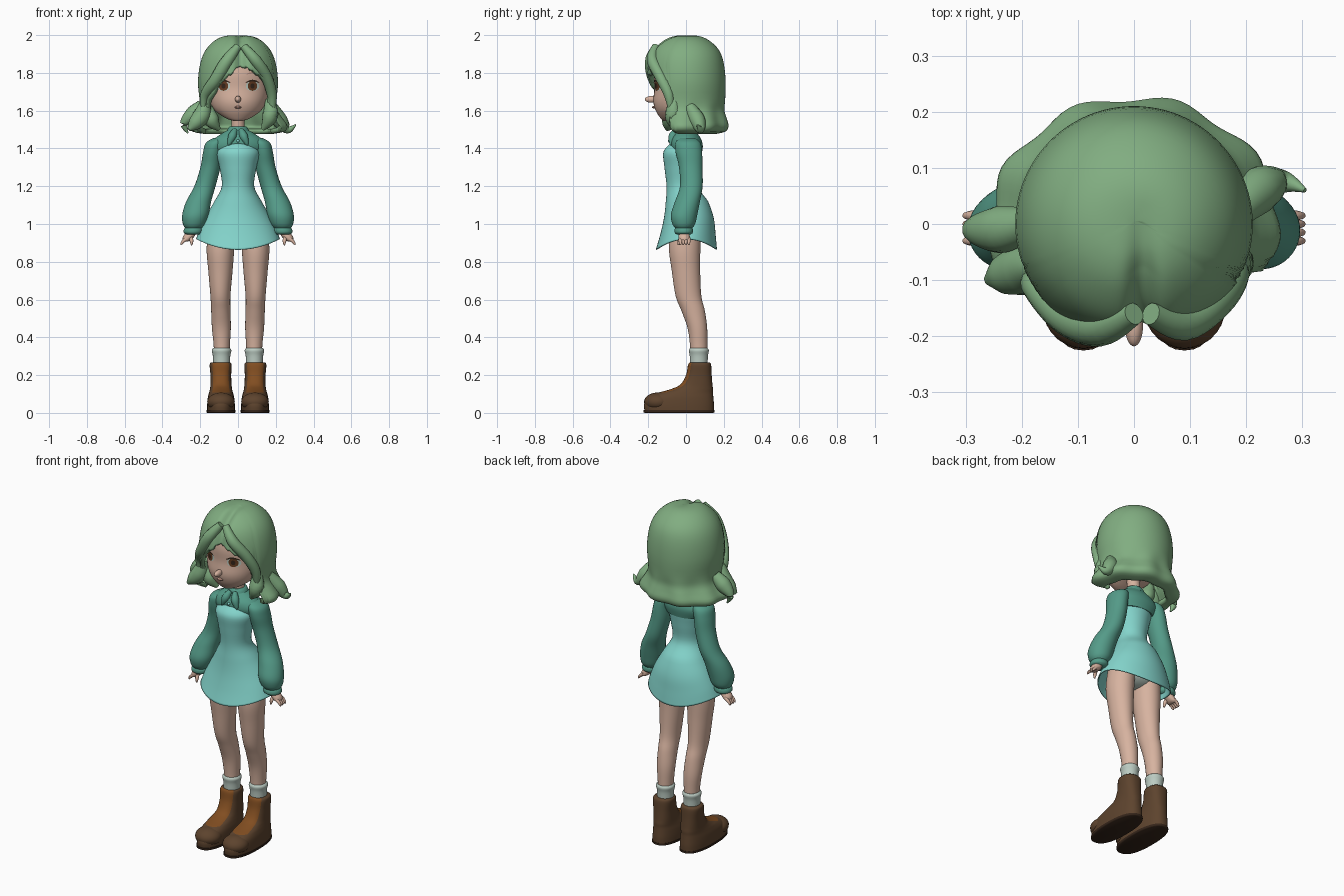
import bpy, bmesh, math
from mathutils import Vector

if "Cube" in bpy.data.objects:
    bpy.data.objects.remove(bpy.data.objects["Cube"])


def material(name, r, g, b):
    m = bpy.data.materials.new(name)
    m.use_nodes = True
    m.diffuse_color = (r, g, b, 1)
    m.node_tree.nodes["Principled BSDF"].inputs["Base Color"].default_value = (r, g, b, 1)
    return m


HAIR = material("sage green hair", .22, .42, .22)
SKIN = material("skin", .68, .45, .35)
TEAL = material("teal cloth", .09, .33, .25)
AQUA = material("aqua cloth", .23, .66, .6)
BOOT = material("dark brown leather", .11, .057, .027)
TONGUE = material("tan leather", .22, .075, .015)
SOCK = material("pale sock", .5, .6, .54)
IRIS = material("brown iris", .13, .045, .015)
DARK = material("dark brown", .035, .018, .01)
LIP = material("soft lip", .48, .27, .21)


def finish(name, bm, mats, thickness=0):
    bmesh.ops.remove_doubles(bm, verts=bm.verts, dist=.0002)
    bmesh.ops.recalc_face_normals(bm, faces=bm.faces)
    mesh = bpy.data.meshes.new(name)
    bm.to_mesh(mesh)
    bm.free()
    ob = bpy.data.objects.new(name, mesh)
    bpy.context.collection.objects.link(ob)
    for m in mats:
        mesh.materials.append(m)
    if thickness:
        mod = ob.modifiers.new("thickness", "SOLIDIFY")
        mod.thickness = thickness
        mod.offset = -1
    bpy.ops.object.select_all(action="DESELECT")
    ob.select_set(True)
    bpy.context.view_layer.objects.active = ob
    bpy.ops.object.shade_smooth_by_angle(angle=math.radians(50))
    return ob


def spline(points, steps=5):
    """Catmull-Rom samples through tuples of any length."""
    p = [Vector(q) for q in points]
    p = [p[0]] + p + [p[-1]]
    out = []
    for a, b, c, d in zip(p, p[1:], p[2:], p[3:]):
        for k in range(steps):
            t = k / steps
            out.append(b + (c - a) * (t / 2) + (a * 2 - b * 5 + c * 4 - d) * (t * t / 2)
                       + (b * 3 - a - c * 3 + d) * (t ** 3 / 2))
    return out + [p[-1]]


def skin_rings(name, rings, mats, caps=True, paint=None, thickness=0):
    bm = bmesh.new()
    rows = [[bm.verts.new(co) for co in ring] for ring in rings]
    n = len(rows[0])
    for lo, hi in zip(rows, rows[1:]):
        for j in range(n):
            k = (j + 1) % n
            f = bm.faces.new((lo[j], lo[k], hi[k], hi[j]))
            if paint:
                f.material_index = paint(2 * math.pi * (j + .5) / n, f.calc_center_median().z)
    if caps:
        bm.faces.new(rows[0])
        bm.faces.new(rows[-1])
    return finish(name, bm, mats, thickness)


def loft(name, sections, mats, side=1, n=40, power=2, shape=None, **kw):
    """Stack of rounded sections (z, x, y, rx, ry); the angle runs from the front."""
    rings = []
    for z, cx, cy, rx, ry in spline(sections):
        ring = []
        for j in range(n):
            a = 2 * math.pi * j / n
            s, c = math.sin(a), math.cos(a)
            x = cx * side + rx * math.copysign(abs(s) ** (2 / power), s)
            y = cy - ry * math.copysign(abs(c) ** (2 / power), c)
            ring.append((x, y, shape(a, z) if shape else z))
        rings.append(ring)
    return skin_rings(name, rings, mats, **kw)


def tube(name, path, mat, side=1, n=14):
    """Tapering lock through (x, y, z, radius) points."""
    pts = spline([(x * side, y, z, r) for x, y, z, r in path], 6)
    rings = []
    for i, p in enumerate(pts):
        t = pts[min(i + 1, len(pts) - 1)].xyz - pts[max(i - 1, 0)].xyz
        q = t.to_track_quat("Z", "Y")
        rings.append([p.xyz + q @ Vector((math.cos(b), math.sin(b), 0)) * max(p.w, .001)
                      for b in (2 * math.pi * j / n for j in range(n))])
    return skin_rings(name, rings, [mat])


def ball(name, at, radii, mat):
    bm = bmesh.new()
    bmesh.ops.create_uvsphere(bm, u_segments=28, v_segments=16, radius=1)
    bmesh.ops.scale(bm, vec=radii, verts=bm.verts)
    bmesh.ops.translate(bm, vec=at, verts=bm.verts)
    return finish(name, bm, [mat])


# Head and neck
head = [(1.545, 0, -.1, .02, .02), (1.56, 0, -.085, .065, .05), (1.6, 0, -.05, .122, .11),
        (1.65, 0, -.03, .15, .143), (1.72, 0, -.02, .165, .147), (1.8, 0, -.01, .17, .16),
        (1.88, 0, 0, .15, .15), (1.94, 0, 0, .1, .1)]
loft("head", head, [SKIN])
loft("neck", [(1.44, 0, 0, .045, .04), (1.5, 0, 0, .036, .036), (1.6, 0, -.01, .036, .036)], [SKIN])
ball("nose", (0, -.182, 1.66), (.016, .036, .018), SKIN)
ball("mouth", (0, -.168, 1.618), (.018, .012, .007), LIP)


def face_y(x, z):
    for lo, hi in zip(HEAD_ROWS, HEAD_ROWS[1:]):
        if lo[0] <= z <= hi[0]:
            s = lo.lerp(hi, (z - lo[0]) / (hi[0] - lo[0]))
            return s[2] - s[4] * math.sqrt(max(0, 1 - (x / s[3]) ** 2))
    return -.15


HEAD_ROWS = spline(head)


def plate(name, cx, cz, w, h, mat, lift, bend=0):
    """Thin oval that follows the face."""
    bm = bmesh.new()
    rings = []
    for r in (0, .5, 1):
        ring = []
        for j in range(24):
            b = 2 * math.pi * j / 24
            x = cx + w * r * math.cos(b)
            z = cz + h * r * math.sin(b) - bend * (r * math.cos(b)) ** 2
            ring.append(bm.verts.new((x, face_y(x, z) - lift, z)))
        rings.append(ring)
    for lo, hi in zip(rings, rings[1:]):
        for j in range(24):
            bm.faces.new((lo[j], lo[j - 1], hi[j - 1], hi[j]))
    return finish(name, bm, [mat])


# Hair shell: round crown, flicked ends, swept opening over the face
PROFILE = spline([(2, 0, 0), (1.995, .07, .07), (1.97, .125, .125), (1.92, .172, .175),
                  (1.85, .2, .2), (1.75, .212, .21), (1.65, .203, .207), (1.6, .207, .205),
                  (1.56, .23, .215), (1.52, .255, .225), (1.49, .24, .21), (1.477, .18, .16)], 8)
EDGE = [(-180, 1.47), (-72, 1.47), (-62, 1.56), (-52, 1.66), (-40, 1.7), (-25, 1.76), (-8, 1.81),
        (3, 1.86), (15, 1.83), (35, 1.79), (50, 1.74), (60, 1.68), (66, 1.52), (74, 1.47), (180, 1.47)]


def hair_edge(deg):
    for (a, za), (b, zb) in zip(EDGE, EDGE[1:]):
        if a <= deg <= b:
            return za + (zb - za) * (deg - a) / (b - a)


COLS, ROWS = 96, 36
rings = [[] for _ in range(ROWS + 1)]
for j in range(COLS):
    a = 2 * math.pi * j / COLS - math.pi
    edge = hair_edge(math.degrees(a))
    end = next((i for i, p in enumerate(PROFILE) if p[0] < edge), len(PROFILE) - 1)
    for i in range(ROWS + 1):
        u = end * i / ROWS
        k = min(int(u), len(PROFILE) - 2)
        z, rx, ry = PROFILE[k].lerp(PROFILE[k + 1], u - k)
        wave = 1 + .03 * math.sin(9 * a + 1) * max(0, min(1, (1.66 - z) / .1))
        x, y = rx * wave * math.sin(a), -ry * wave * math.cos(a)
        part = math.exp(-((x - .015) / .025) ** 2)
        front = max(0, min(1, (.05 - y) / .15))
        rings[i].append((x, y + .025 * part * front, z - .015 * part * front))
skin_rings("hair_shell", rings, [HAIR], caps=False, thickness=.025)

# Hair locks
locks = {
    "right_fringe": [(.0, -.16, 1.94, .02), (-.06, -.185, 1.86, .033), (-.12, -.165, 1.76, .033),
                     (-.175, -.11, 1.68, .026), (-.185, -.1, 1.6, .01)],
    "left_fringe": [(.03, -.16, 1.94, .02), (.09, -.178, 1.87, .03), (.15, -.135, 1.78, .03),
                    (.18, -.09, 1.68, .026), (.18, -.08, 1.58, .01)],
    "right_front_flick": [(-.17, -.08, 1.66, .025), (-.19, -.08, 1.58, .045),
                          (-.23, -.09, 1.53, .036), (-.26, -.1, 1.5, .01)],
    "right_curl": [(-.19, 0, 1.63, .03), (-.24, -.01, 1.58, .042), (-.285, -.01, 1.53, .022),
                   (-.265, -.01, 1.48, .004)],
    "left_curl": [(.18, .02, 1.62, .03), (.22, .06, 1.55, .042), (.265, .075, 1.5, .022),
                  (.305, .06, 1.525, .004)],
    "left_inner_lock": [(.17, -.06, 1.66, .025), (.17, -.07, 1.57, .042), (.13, -.06, 1.5, .01)],
    "right_inner_lock": [(-.16, -.06, 1.62, .025), (-.14, -.06, 1.55, .04), (-.1, -.05, 1.5, .01)],
}
for name, path in locks.items():
    tube(name, path, HAIR)

# Dress with a hem that dips at the front and back
loft("dress", [(1.425, 0, -.005, .08, .08), (1.38, 0, -.02, .113, .1), (1.3, 0, -.022, .098, .092),
               (1.2, 0, -.02, .086, .083), (1.12, 0, .005, .125, .112), (1.05, 0, .015, .165, .132),
               (.98, 0, .01, .2, .147), (.92, 0, .002, .222, .162)], [AQUA], n=56, caps=False,
     thickness=.006, shape=lambda a, z: z - .055 * math.cos(a) ** 2 * max(0, min(1, (1.12 - z) / .2)))
ball("underwear", (0, 0, .97), (.14, .085, .07), SOCK)

# Short jacket yoke and collar
loft("jacket_yoke", [(1.36, 0, .005, .115, .075), (1.41, 0, .003, .145, .086), (1.45, 0, 0, .125, .08),
                     (1.48, 0, 0, .085, .06), (1.5, 0, 0, .05, .048)], [TEAL])
loft("collar", [(1.485, 0, 0, .062, .058), (1.505, 0, 0, .053, .05), (1.515, 0, 0, .045, .043)], [TEAL])
ball("clasp", (0, -.088, 1.44), (.008, .008, .008), AQUA)

for side, tag in ((1, "left"), (-1, "right")):
    # Eyes and brows
    ex = .077 * side
    plate(tag + "_eye_white", ex, 1.73, .036, .026, SOCK, .002)
    plate(tag + "_iris", ex, 1.731, .025, .026, IRIS, .004)
    plate(tag + "_pupil", ex, 1.731, .011, .014, DARK, .006)
    plate(tag + "_lash", ex, 1.759, .037, .005, DARK, .007, .012)
    plate(tag + "_brow", ex, 1.8, .032, .004, LIP, .003, .008)
    tube(tag + "_lapel", [(.015, -.05, 1.5, .012), (.03, -.07, 1.465, .022), (.045, -.078, 1.43, .012),
                          (.05, -.08, 1.415, .002)], TEAL, side)

    # Puffed sleeve and cuff
    loft(tag + "_sleeve", [(1.455, .1, .008, .03, .04), (1.43, .12, .01, .05, .066),
                           (1.38, .133, .015, .052, .07), (1.3, .146, .025, .053, .062),
                           (1.2, .175, .028, .056, .06), (1.12, .208, .008, .066, .066),
                           (1.05, .225, -.01, .07, .07), (1, .232, -.012, .06, .06),
                           (.975, .235, -.012, .042, .042)], [TEAL], side)
    loft(tag + "_cuff", [(.985, .235, -.012, .04, .04), (.972, .236, -.012, .05, .048),
                         (.955, .238, -.012, .05, .048), (.945, .238, -.012, .038, .038)], [TEAL], side)

    # Hand
    loft(tag + "_palm", [(.96, .245, -.01, .025, .025), (.935, .26, -.01, .03, .03),
                         (.915, .272, -.008, .022, .03), (.908, .275, -.008, .012, .022)], [SKIN], side, n=20)
    for k in range(4):
        fy = -.03 + .015 * k
        tube(f"{tag}_finger_{k + 1}", [(.268, fy, .925, .009), (.288, fy, .91, .009),
                                       (.3, fy, .895, .006), (.302, fy, .888, .002)], SKIN, side, 10)
    tube(tag + "_thumb", [(.252, -.02, .935, .011), (.246, -.035, .91, .01), (.245, -.04, .888, .004)],
         SKIN, side, 10)

    # Leg and sock
    loft(tag + "_leg", [(1, .085, 0, .07, .08), (.87, .093, -.007, .073, .083), (.75, .093, 0, .064, .075),
                        (.62, .093, .013, .053, .068), (.54, .091, .038, .051, .062),
                        (.45, .088, .06, .05, .052), (.36, .086, .067, .043, .046),
                        (.28, .086, .068, .04, .044)], [SKIN], side)
    loft(tag + "_sock", [(.24, .087, .068, .044, .046), (.3, .087, .068, .046, .048),
                         (.33, .087, .068, .052, .053), (.343, .087, .068, .044, .046)], [SOCK], side)

    # Boot with a tan tongue, rounded toe and sole
    loft(tag + "_boot", [(.268, .092, .073, .048, .052), (.255, .092, .072, .058, .061),
                         (.2, .091, .068, .055, .068), (.15, .09, .055, .056, .085),
                         (.125, .09, .03, .059, .113), (.105, .09, -.005, .064, .148),
                         (.08, .09, -.03, .07, .175), (.045, .09, -.037, .073, .185),
                         (.012, .09, -.036, .073, .184)], [BOOT, TONGUE], side, power=2.4,
         paint=lambda a, z: int(z > .108 and min(a, 2 * math.pi - a) < .85))
    ball(tag + "_toe_cap", (.09 * side, -.148, .058), (.073, .074, .05), BOOT)
    loft(tag + "_sole", [(0, .09, -.037, .072, .182), (.004, .09, -.037, .076, .188),
                         (.014, .09, -.037, .076, .188)], [DARK], side, power=2.4)
